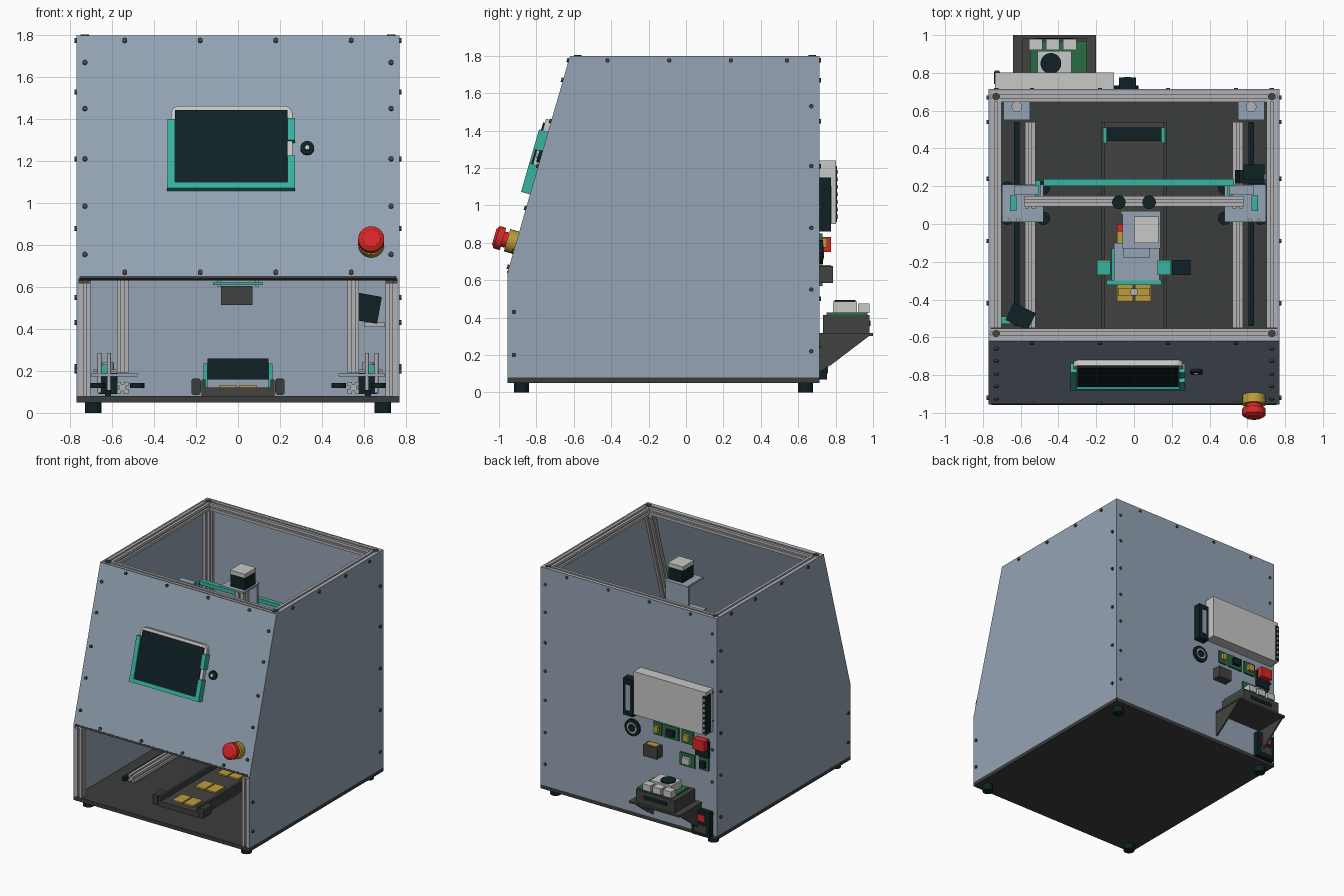
import bpy
import bmesh
import math
from mathutils import Matrix, Vector

if "Cube" in bpy.data.objects:
    bpy.data.objects.remove(bpy.data.objects["Cube"], do_unlink=True)

COLOURS = {
    "panel_blue_grey": (.30, .37, .46), "charcoal": (.042, .048, .045),
    "black": (.005, .015, .018), "aluminium": (.45, .45, .46),
    "light_grey": (.58, .58, .57), "teal": (.038, .456, .352),
    "red": (.7, .02, .02), "gold": (.51, .33, .045),
    "dark_grey": (.055, .055, .052), "circuit_green": (.02, .15, .06),
}
MATERIALS = {}
for label, rgb in COLOURS.items():
    material = bpy.data.materials.new(label)
    material.use_nodes = True
    material.diffuse_color = (*rgb, 1)
    material.node_tree.nodes["Principled BSDF"].inputs["Base Color"].default_value = (*rgb, 1)
    MATERIALS[label] = material


def finish(name, colour, bm, matrix=None):
    """Turn a bmesh into a named object with one colour."""
    if matrix is not None:
        bm.transform(matrix)
    bmesh.ops.recalc_face_normals(bm, faces=bm.faces)
    mesh = bpy.data.meshes.new(name)
    bm.to_mesh(mesh)
    bm.free()
    mesh.materials.append(MATERIALS[colour])
    obj = bpy.data.objects.new(name, mesh)
    bpy.context.scene.collection.objects.link(obj)
    return obj


def box(name, colour, centre, size, matrix=None, rounding=0):
    bm = bmesh.new()
    bmesh.ops.create_cube(bm, size=1)
    bmesh.ops.scale(bm, vec=size, verts=bm.verts)
    if rounding:
        edges = [e for e in bm.edges if abs((e.verts[0].co - e.verts[1].co).normalized().y) > .9]
        bmesh.ops.bevel(bm, geom=edges, offset=rounding, segments=4, profile=.5, affect='EDGES')
    bmesh.ops.translate(bm, vec=centre, verts=bm.verts)
    return finish(name, colour, bm, matrix)


def discs(name, colour, centres, radius, depth, axis, matrix=None, sides=24, tip=None):
    """One object holding a smooth-sided cylinder at each centre."""
    bm = bmesh.new()
    turn = Vector(axis).to_track_quat('Z', 'Y').to_matrix().to_4x4()
    for centre in centres:
        bmesh.ops.create_cone(bm, cap_ends=True, segments=sides, radius1=radius,
                              radius2=radius if tip is None else tip, depth=depth,
                              matrix=Matrix.Translation(centre) @ turn)
    for face in bm.faces:
        face.smooth = len(face.verts) == 4
    for edge in bm.edges:
        edge.smooth = all(face.smooth for face in edge.link_faces)
    return finish(name, colour, bm, matrix)


def prism(name, colour, points, length, matrix):
    """Extrude a flat outline along its local z."""
    bm = bmesh.new()
    face = bm.faces.new([bm.verts.new((u, v, 0)) for u, v in points])
    new = bmesh.ops.extrude_face_region(bm, geom=[face])["geom"]
    bmesh.ops.translate(bm, vec=(0, 0, length), verts=[g for g in new if isinstance(g, bmesh.types.BMVert)])
    return finish(name, colour, bm, matrix)


def rail(name, start, end, width=.056):
    """Slotted aluminium extrusion between two points."""
    h, slot, deep = width / 2, width * .13, width * .26
    side = [(h, -h), (h, -slot), (deep, -slot), (deep, slot), (h, slot)]
    section = []
    for k in range(4):
        turn = Matrix.Rotation(k * math.pi / 2, 2)
        section += [turn @ Vector(p) for p in side]
    a, b = Vector(start), Vector(end)
    turn = (b - a).to_track_quat('Z', 'Y').to_matrix().to_4x4()
    return prism(name, "aluminium", section, (b - a).length, Matrix.Translation(a) @ turn)


W, FRONT, BACK, TOP, SILL, FLOOR = .77, -.955, .715, 1.8, .64, .08
RIDGE = -.62
LEAN = math.atan2(RIDGE - FRONT, TOP - SILL)
SLANT = Matrix.Translation((0, FRONT, SILL)) @ Matrix.Rotation(-LEAN, 4, 'X')
LENGTH = (TOP - SILL) / math.cos(LEAN)


def up(z):
    """Height above the floor turned into distance along the sloping panel."""
    return (z - SILL) / math.cos(LEAN)


def side_plane(x):
    return Matrix(((0, 0, 1, x), (1, 0, 0, 0), (0, 1, 0, 0), (0, 0, 0, 1)))


# Enclosure panels, base and feet
outline = [(FRONT, FLOOR), (BACK, FLOOR), (BACK, TOP), (RIDGE, TOP), (FRONT, SILL)]
for name, x in (("left_panel", W - .012), ("right_panel", -W)):
    prism(name, "panel_blue_grey", outline, .012, side_plane(x))
box("back_panel", "panel_blue_grey", (0, BACK - .006, .94), (W * 2, .012, TOP - FLOOR))
box("front_panel", "panel_blue_grey", (0, .006, LENGTH / 2), (W * 2, .012, LENGTH), SLANT)
box("front_panel_sill", "charcoal", (0, .012, .006), (W * 2 - .03, .03, .014), SLANT)
box("base_plate", "charcoal", (0, (FRONT + BACK) / 2, .065), (W * 2, BACK - FRONT, .03))
discs("feet", "black", [(x, y, .025) for x in (-.69, .69) for y in (-.88, .64)], .04, .05, (0, 0, 1))

# Bolts around every panel
columns, rows = (1.67, 1.45, 1.21, .985, .755), (-.54, -.18, .18, .54)
points = [(s * .73, -.004, up(z)) for s in (-1, 1) for z in columns]
points += [(x, -.004, up(z)) for x in rows for z in (1.775, .67)]
discs("front_bolts", "dark_grey", points, .012, .012, (0, -1, 0), SLANT, 10)
points = [(s * .73, BACK, z) for s in (-1, 1) for z in (*columns, .5, .25)]
points += [(x, BACK, 1.775) for x in rows]
discs("back_bolts", "dark_grey", points, .012, .012, (0, 1, 0), None, 10)
for name, s in (("left_bolts", 1), ("right_bolts", -1)):
    points = [(s * W, .67, z) for z in (1.53, 1.21, .88, .55, .22)]
    points += [(s * W, y, 1.775) for y in (-.42, -.09, .24, .54)]
    points += [(s * W, -.92, z) for z in (.43, .2)]
    discs(name, "dark_grey", points, .012, .02, (s, 0, 0), None, 10)

# Extruded frame
for s, side in ((1, "left"), (-1, "right")):
    x = s * .73
    rail(side + "_top_rail", (x, RIDGE + .07, 1.77), (x, .65, 1.77))
    rail(side + "_back_post", (x, .675, FLOOR), (x, .675, TOP))
    rail(side + "_front_post", (x, FRONT + .03, FLOOR), (x, FRONT + .03, SILL - .02))
    rail(side + "_sloping_post", SLANT @ Vector((x, .05, 0)), SLANT @ Vector((x, .05, LENGTH - .06)))
for name, y in (("back", .675), ("front", RIDGE + .04)):
    rail(name + "_top_rail", (-W + .012, y, 1.77), (W - .012, y, 1.77))
    discs(name + "_corner_screws", "dark_grey", [(s * .73, y, TOP) for s in (-1, 1)], .02, .008, (0, 0, 1))

# Touch screen, knob and emergency stop on the sloping panel
middle = up(1.26)
box("screen_housing", "light_grey", (-.03, -.015, up(1.27)), (.58, .03, up(1.455) - up(1.085)), SLANT, .04)
box("screen_glass", "black", (-.032, -.033, middle), (.535, .012, .36), SLANT)
box("screen_lower_bracket", "teal", (-.033, -.025, up(1.073)), (.61, .05, .03), SLANT)
box("screen_right_bracket", "teal", (-.318, -.025, up(1.225)), (.035, .05, .34), SLANT)
for name, z, tall in (("lower", 1.14, .15), ("upper", 1.34, .11)):
    box("screen_left_" + name + "_bracket", "teal", (.254, -.025, up(z)), (.034, .05, tall), SLANT)
discs("knob_collar", "black", [(.33, -.008, middle)], .033, .016, (0, -1, 0), SLANT)
discs("knob_cap", "light_grey", [(.33, -.018, middle)], .012, .01, (0, -1, 0), SLANT)
stop = up(.8)
discs("stop_collar", "gold", [(.635, -.025, stop)], .062, .05, (0, -1, 0), SLANT)
discs("stop_stem", "red", [(.635, -.06, stop)], .042, .04, (0, -1, 0), SLANT)
discs("stop_button", "red", [(.635, -.09, stop)], .062, .035, (0, -1, 0), SLANT, 32)
discs("stop_button_crown", "red", [(.635, -.114, stop)], .062, .014, (0, -1, 0), SLANT, 32, .042)

# Floor tray with pads and a rear roller block
box("tray_bed", "dark_grey", (0, -.1, .1), (.35, 1.28, .04))
for s in (-1, 1):
    box("tray_wall", "charcoal", (s * .165, -.1, .13), (.02, 1.28, .06))
    box("tray_foot", "charcoal", (s * .2, -.7, .125), (.045, .1, .08), None, .015)
    box("roller_bracket", "teal", (s * .155, .47, .17), (.02, .08, .13))
    for y in (-.63, -.35, -.07):
        box("tray_pad", "gold", (s * .048, y, .125), (.085, .12, .012))
box("roller_block", "black", (0, .475, .21), (.29, .07, .1))

# Long rails, carriages and uprights on both sides
for s in (-1, 1):
    rail("floor_rail", (s * .55, -.55, .12), (s * .55, .54, .12))
    box("cable_chain", "black", (s * .62, 0, .095), (.03, 1.08, .03))
    box("motor_plate", "panel_blue_grey", (s * .62, .6, .2), (.14, .1, .012))
    box("drive_motor", "black", (s * .62, .6, .14), (.09, .09, .1))
    discs("motor_pulley", "aluminium", [(s * .62, .62, .22)], .028, .04, (0, 0, 1))
    box("carriage_plate", "panel_blue_grey", (s * .59, .11, .18), (.22, .2, .014))
    box("carriage_clamp", "teal", (s * .64, .11, .2), (.035, .08, .06))
    discs("carriage_rods", "aluminium", [(s * x, .02, .19) for x in (.615, .66)], .009, .19, (0, 0, 1), None, 12)
    discs("carriage_wheels", "black", [(s * x, y, .13) for x in (.48, .67) for y in (.03, .19)], .035, .024, (0, 0, 1))
    rail("gantry_upright", (s * .55, .11, .19), (s * .55, .11, 1.36))
    box("gantry_plate", "panel_blue_grey", (s * .57, .18, 1.35), (.13, .05, .1))
    box("beam_bracket", "teal", (s * .51, .19, 1.36), (.03, .08, .06))
rail("gantry_beam", (-.58, .12, 1.34), (.58, .12, 1.34))
box("gantry_cover", "teal", (.025, .22, 1.4), (1.01, .035, .03))
box("gantry_motor", "black", (.635, .275, 1.3), (.11, .08, .1))
discs("beam_wheels", "black", [(x, .115, 1.38) for x in (-.08, .08)], .036, .02, (0, 0, 1))

# Moving head with lift motor and tool
box("lift_back_plate", "panel_blue_grey", (.03, .06, 1.28), (.2, .02, .66))
rail("lift_column", (.03, .01, .66), (.03, .01, 1.6), .07)
box("lift_motor_plate", "panel_blue_grey", (.04, -.03, 1.61), (.2, .2, .015))
box("lift_motor", "black", (.065, -.03, 1.665), (.125, .135, .1))
box("lift_motor_cap", "light_grey", (.065, -.03, 1.73), (.13, .14, .03))
box("head_plate", "panel_blue_grey", (.015, -.2, 1.1), (.24, .2, .02))
box("head_arm", "panel_blue_grey", (.015, -.1, 1.2), (.14, .16, .3))
for s in (-1, 1):
    box("head_bracket", "teal", (s * .16, -.23, 1.08), (.07, .08, .1))
    box("head_cheek", "panel_blue_grey", (s * .09, -.2, .85), (.015, .16, .5))
box("head_front_bracket", "teal", (0, -.31, 1.08), (.29, .025, .06))
box("head_lower_plate", "teal", (0, -.22, .615), (.24, .18, .012))
box("tool_block", "dark_grey", (-.005, -.22, .56), (.15, .14, .09))
discs("tool_spindle", "aluminium", [(0, -.36, .95)], .02, .4, (0, 0, 1))
box("tool_clamp", "gold", (0, -.36, 1.06), (.17, .04, .04))
box("side_motor", "black", (.25, -.23, 1.08), (.1, .08, .08))
box("head_sensor", "red", (-.07, -.02, 1.36), (.04, .04, .09))

# Two tilted cameras
tilt = Matrix.Rotation(math.radians(10), 4, 'Y')
box("left_camera", "black", (0, 0, 0), (.13, .07, .13), Matrix.Translation((.61, .25, .5)) @ tilt)
box("left_camera_arm", "aluminium", (.65, .25, .42), (.1, .03, .02))
tilt = Matrix.Rotation(math.radians(-25), 4, 'Z')
box("right_camera", "black", (0, 0, 0), (.13, .1, .11), Matrix.Translation((-.6, -.49, 1.3)) @ tilt)
box("right_camera_mount", "teal", (-.68, -.51, 1.3), (.05, .04, .04))

# Power supply and cable unit on the back
box("power_supply", "light_grey", (-.42, .758, 1.07), (.63, .09, .34))
box("terminal_strip", "black", (-.725, .775, 1.06), (.03, .065, .3))
discs("terminal_screws", "aluminium", [(-.725, .81, .94 + k * .04) for k in range(7)], .01, .006, (0, 1, 0), None, 8)
box("cable_unit", "black", (-.035, .745, 1.005), (.09, .06, .29))
box("cable_unit_window", "panel_blue_grey", (-.035, .776, 1.005), (.04, .004, .2))
discs("round_port", "black", [(-.04, .722, .75)], .065, .02, (0, 1, 0), None, 32)
discs("round_port_ring", "aluminium", [(-.04, .733, .75)], .042, .004, (0, 1, 0), None, 32)
discs("round_port_core", "black", [(-.04, .736, .75)], .03, .004, (0, 1, 0), None, 32)

# Small circuit boards and relays on the back
for x, z, wide, chip in ((-.26, .8, .07, "gold"), (-.38, .8, .13, "black"), (-.52, .8, .1, "gold"),
                         (-.52, .62, .13, "light_grey"), (-.665, .63, .08, "black")):
    box("circuit_board", "circuit_green", (x, .722, z), (wide, .014, .1))
    box("board_chip", chip, (x, .738, z), (wide * .5, .03, .05))
box("red_relay", "red", (-.65, .745, .79), (.1, .06, .08))
box("red_relay_base", "black", (-.65, .722, .75), (.12, .02, .13))
box("back_socket", "dark_grey", (-.235, .75, .63), (.12, .07, .09))
box("back_socket_top", "gold", (-.235, .75, .678), (.09, .05, .008))

# Computer shelf with triangular brackets
gusset = [(BACK, .11), (BACK, .31), (.99, .31), (.78, .15)]
for x in (-.635, -.215):
    prism("shelf_gusset", "dark_grey", gusset, .012, side_plane(x))
box("computer_shelf", "dark_grey", (-.42, .857, .31), (.44, .285, .014))
box("computer_case", "dark_grey", (-.42, .857, .365), (.34, .25, .1))
box("computer_slot", "black", (-.42, .983, .37), (.2, .006, .03))
box("computer_board", "circuit_green", (-.4, .86, .42), (.3, .22, .012))
box("heat_sink", "light_grey", (-.42, .85, .455), (.18, .13, .06))
discs("cooling_fan", "black", [(-.44, .85, .488)], .055, .01, (0, 0, 1))
for k in range(3):
    box("computer_port", "light_grey", (-.52 + k * .09, .95, .45), (.07, .06, .05))

# Mains inlet with rocker switch
box("mains_inlet", "black", (-.655, .735, .17), (.16, .04, .2))
box("rocker_switch", "red", (-.655, .758, .215), (.08, .008, .05))
box("mains_socket", "dark_grey", (-.655, .757, .13), (.1, .006, .06))
